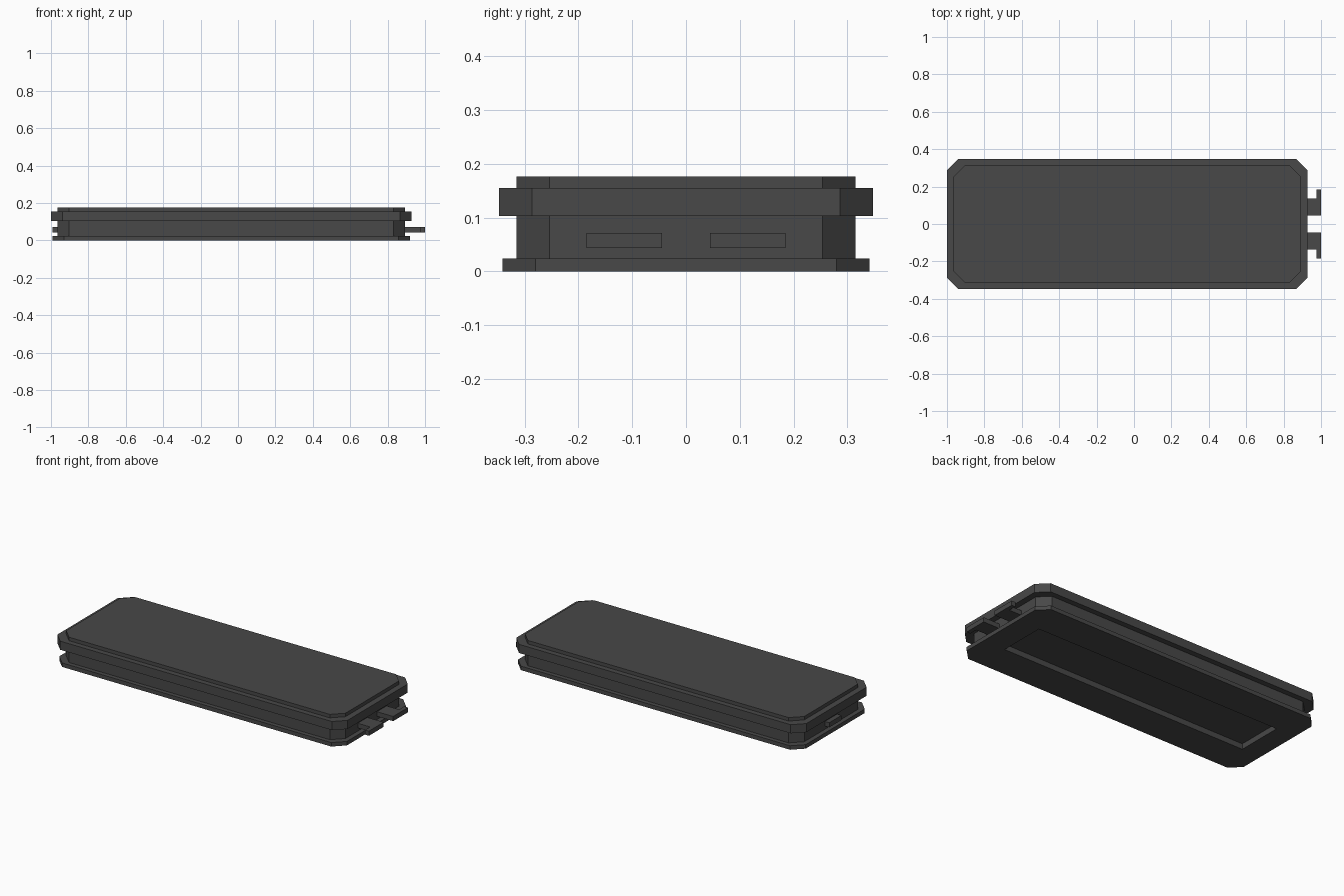
import bpy, bmesh

if "Cube" in bpy.data.objects:
    bpy.data.objects.remove(bpy.data.objects["Cube"])

CX = -0.036  # centre of the slab along x; the prongs extend past it

grey = bpy.data.materials.new("dark_grey")
grey.diffuse_color = (0.065, 0.065, 0.065, 1)
grey.use_nodes = True
grey.node_tree.nodes["Principled BSDF"].inputs["Base Color"].default_value = grey.diffuse_color


def finish(name, bm):
    bmesh.ops.recalc_face_normals(bm, faces=bm.faces)
    mesh = bpy.data.meshes.new(name)
    bm.to_mesh(mesh)
    bm.free()
    mesh.materials.append(grey)
    obj = bpy.data.objects.new(name, mesh)
    bpy.context.collection.objects.link(obj)
    return obj


def octagon(hx, hy, c=0.061):
    q = [(hx, hy - c), (hx - c, hy)]
    h = q + [(-x, y) for x, y in reversed(q)]
    return [(CX + x, y) for x, y in h + [(-x, -y) for x, y in h]]


def prism(name, outline, z0, z1):
    bm = bmesh.new()
    f = bm.faces.new([bm.verts.new((x, y, z0)) for x, y in outline])
    top = bmesh.ops.extrude_face_region(bm, geom=[f])
    verts = [v for v in top["geom"] if isinstance(v, bmesh.types.BMVert)]
    bmesh.ops.translate(bm, verts=verts, vec=(0, 0, z1 - z0))
    return finish(name, bm)


def rect(x0, x1, y0, y1):
    return [(x0, y0), (x1, y0), (x1, y1), (x0, y1)]


# Stepped slab: base flange, waist, wide rim and raised lid in one skin
steps = [(0.956, 0.341, 0, 0.024), (0.928, 0.315, 0.024, 0.103),
         (0.964, 0.347, 0.103, 0.155), (0.928, 0.315, 0.155, 0.176)]
bm = bmesh.new()
rings = [[bm.verts.new((x, y, z)) for x, y in octagon(hx, hy)]
         for hx, hy, z0, z1 in steps for z in (z0, z1)]
for a, b in zip(rings, rings[1:]):
    for i in range(8):
        j = (i + 1) % 8
        bm.faces.new((a[i], a[j], b[j], b[i]))
bm.faces.new(rings[0])
bm.faces.new(rings[-1])
slab = finish("slab_body", bm)

# Long shallow rectangular recess in the underside
cutter = prism("recess_cutter", rect(-0.866, 0.775, -0.141, 0.141), -0.05, 0.033)
cutter.hide_render = True
mod = slab.modifiers.new("recess", "BOOLEAN")
mod.operation = "DIFFERENCE"
mod.solver = "EXACT"
mod.object = cutter
bpy.context.view_layer.objects.active = slab
bpy.ops.object.modifier_apply(modifier="recess")
bpy.data.objects.remove(cutter)

# Pair of outward-hooked connector prongs on the right end
hook = [(0.88, 0.045), (1.0, 0.045), (1.0, 0.185), (0.975, 0.185),
        (0.975, 0.137), (0.88, 0.137)]
for side, s in (("back", 1), ("front", -1)):
    prism(f"prong_{side}", [(x, s * y) for x, y in hook], 0.043, 0.071)

# Small locating tab on the left end
prism("left_tab", rect(-0.993, -0.955, -0.058, 0.058), 0.043, 0.071)
